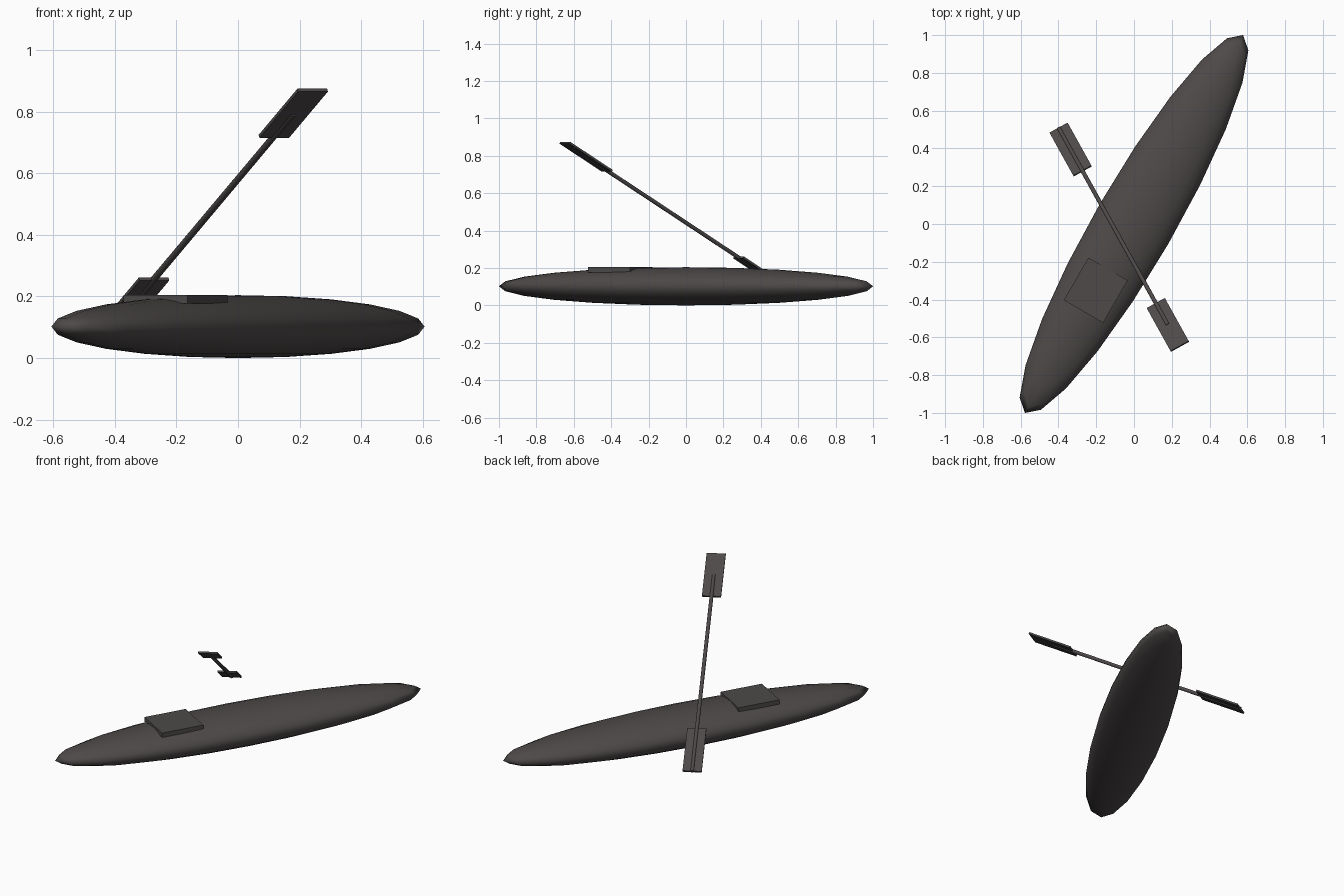
import bpy
from math import radians, cos, sin
from mathutils import Matrix, Vector

old = bpy.data.objects.get("Cube")
if old:
    bpy.data.objects.remove(old, do_unlink=True)

# One dark finish for everything
finish = bpy.data.materials.new("dark_charcoal")
finish.use_nodes = True
colour = (0.075, 0.067, 0.066, 1)
finish.diffuse_color = colour
finish.node_tree.nodes["Principled BSDF"].inputs["Base Color"].default_value = colour

HULL_YAW = radians(60)
PADDLE = Matrix.Rotation(radians(-61), 4, 'Z') @ Matrix.Rotation(radians(-30), 4, 'Y')
PADDLE_MID = Vector((-0.078, -0.07, 0.488))


def finish_part(name, matrix, size):
    """Name the active primitive, bake its size and place it."""
    ob = bpy.context.object
    ob.name = name
    ob.data.transform(Matrix.Diagonal((*size, 1)))
    ob.matrix_world = matrix
    ob.data.materials.append(finish)
    return ob


def box(name, matrix, size):
    bpy.ops.mesh.primitive_cube_add(size=1)
    return finish_part(name, matrix, size)


def along_hull(distance, z):
    return Matrix.Translation((distance * cos(HULL_YAW), distance * sin(HULL_YAW), z)) \
        @ Matrix.Rotation(HULL_YAW, 4, 'Z')


def along_paddle(distance):
    return Matrix.Translation(PADDLE_MID) @ PADDLE @ Matrix.Translation((distance, 0, 0))


# Hull: a stretched sphere lying diagonally
bpy.ops.mesh.primitive_uv_sphere_add(segments=20, ring_count=12, radius=1)
finish_part("hull", along_hull(0, 0.102), (1.155, 0.21, 0.102))
bpy.ops.object.shade_smooth()

# Seat hatch on the deck
box("cockpit_hatch", along_hull(-0.405, 0.191), (0.26, 0.24, 0.028))

# Paddle shaft, running the full length of the lower blade
shaft_start, shaft_end = -0.763, 0.613
bpy.ops.mesh.primitive_cylinder_add(vertices=12, radius=0.011, depth=shaft_end - shaft_start)
finish_part("paddle_shaft",
            along_paddle((shaft_start + shaft_end) / 2) @ Matrix.Rotation(radians(90), 4, 'Y'),
            (1, 1, 1))
bpy.ops.object.shade_smooth_by_angle(angle=radians(40))

# Paddle blades
for name, distance in (("upper_paddle_blade", 0.613), ("lower_paddle_blade", -0.613)):
    box(name, along_paddle(distance), (0.3, 0.11, 0.011))
